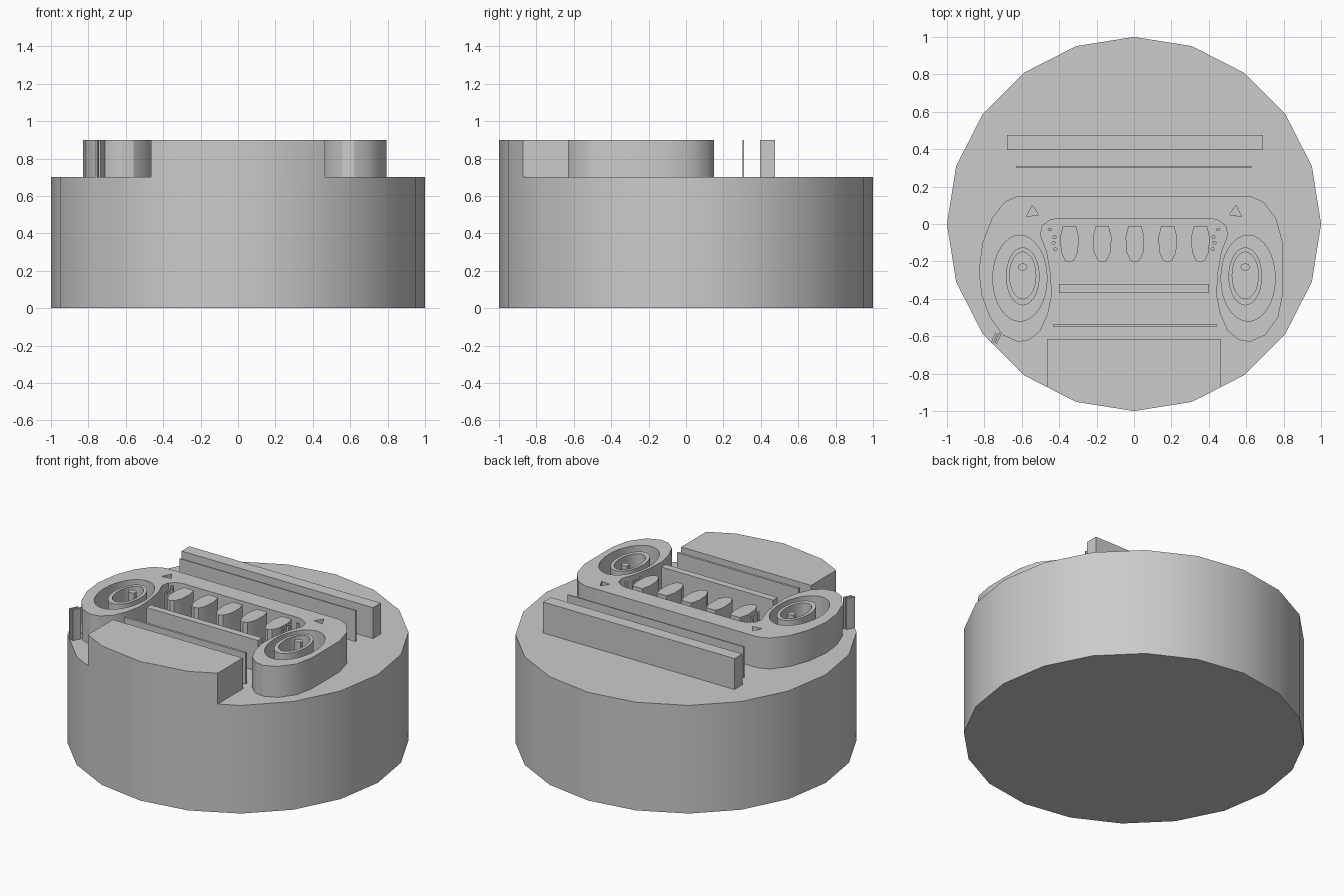
import bpy
import math

cube = bpy.data.objects.get("Cube")
if cube:
    bpy.data.objects.remove(cube, do_unlink=True)

FLOOR, TOP = 0.7, 0.9

stone = bpy.data.materials.new("grey_stone")
stone.use_nodes = True
GREY = (0.6, 0.6, 0.6, 1)
stone.diffuse_color = GREY
stone.node_tree.nodes["Principled BSDF"].inputs["Base Color"].default_value = GREY


def finish(obj):
    bpy.ops.object.select_all(action="DESELECT")
    obj.select_set(True)
    bpy.context.view_layer.objects.active = obj
    if obj.type == "CURVE":
        bpy.ops.object.convert(target="MESH")
        obj = bpy.context.object
    bpy.ops.object.shade_smooth_by_angle(angle=math.radians(30))
    obj.data.materials.clear()
    obj.data.materials.append(stone)


def relief(name, *loops):
    """Raise a filled outline from the floor; inner loops become holes."""
    curve = bpy.data.curves.new(name, "CURVE")
    curve.dimensions = "2D"
    curve.fill_mode = "BOTH"
    curve.extrude = (TOP - FLOOR) / 2
    for loop in loops:
        spline = curve.splines.new("POLY")
        spline.points.add(len(loop) - 1)
        for point, (x, y) in zip(spline.points, loop):
            point.co = (x, y, 0, 1)
        spline.use_cyclic_u = True
    obj = bpy.data.objects.new(name, curve)
    obj.location.z = (TOP + FLOOR) / 2
    bpy.context.collection.objects.link(obj)
    finish(obj)


def ellipse(cx, cy, rx, ry, n=32):
    return [(cx + rx * math.cos(math.tau * i / n),
             cy + ry * math.sin(math.tau * i / n)) for i in range(n)]


def rect(x0, x1, y0, y1):
    return [(x0, y0), (x1, y0), (x1, y1), (x0, y1)]


def mirror(loop):
    return [(-x, y) for x, y in reversed(loop)]


# Round base
bpy.ops.mesh.primitive_cylinder_add(vertices=20, radius=1, depth=FLOOR,
                                    location=(0, 0, FLOOR / 2))
base = bpy.context.object
base.name = "round_base"
finish(base)

# Column capital: two scrolls joined by a band, with the left end cut flat
half = [(-0.41, 0.03), (-0.45, 0.02), (-0.49, -0.01), (-0.5, -0.06),
        (-0.465, -0.15), (-0.445, -0.27), (-0.44, -0.38), (-0.46, -0.48),
        (-0.5, -0.57), (-0.56, -0.62), (-0.62, -0.63), (-0.7, -0.595),
        (-0.77, -0.5), (-0.815, -0.38), (-0.83, -0.25), (-0.81, -0.1),
        (-0.76, 0.03), (-0.69, 0.12), (-0.62, 0.15), (-0.5, 0.15)]
outline = half + [(min(x, 0.795), y) for x, y in mirror(half)]
scroll_hole = ellipse(-0.61, -0.29, 0.145, 0.23)
notch = [(-0.575, 0.04), (-0.51, 0.05), (-0.545, 0.1)]
relief("capital", outline, scroll_hole, mirror(scroll_hole), notch, mirror(notch))

# Inner scroll rings, eyes and small leaf fragments
for side, flip in (("right", list), ("left", mirror)):
    relief(side + "_inner_scroll",
           flip(ellipse(-0.595, -0.28, 0.09, 0.155)),
           flip(ellipse(-0.595, -0.275, 0.07, 0.125)))
    relief(side + "_scroll_eye", flip(ellipse(-0.595, -0.23, 0.025, 0.02, 10)))
    for i, (x, y) in enumerate([(-0.45, -0.03), (-0.425, -0.07),
                                (-0.43, -0.1), (-0.42, -0.135)]):
        relief(f"{side}_leaf_{i}", flip(ellipse(x, y, 0.012, 0.01, 6)))

# Row of egg ornaments
egg = [(-0.035, -0.01), (-0.05, -0.07), (-0.045, -0.15), (-0.025, -0.195),
       (0, -0.205), (0.025, -0.195), (0.045, -0.15), (0.05, -0.07), (0.035, -0.01)]
for i, x in enumerate((-0.345, -0.17, 0.005, 0.18, 0.355)):
    relief(f"egg_{i}", [(x + px, y) for px, y in egg])

# Straight mouldings
relief("neck_bar", rect(-0.4, 0.4, -0.365, -0.32))
relief("thin_neck_bar", rect(-0.43, 0.44, -0.55, -0.535))
relief("thin_top_bar", rect(-0.63, 0.63, 0.302, 0.31))
relief("top_bar", rect(-0.68, 0.69, 0.395, 0.475))

# Column shaft, trimmed to the rim
rim = [(math.cos(a), math.sin(a)) for a in (math.radians(d) for d in (-108, -90, -72))]
relief("column_shaft", [(0.465, -0.615), (-0.465, -0.615), (-0.465, -0.872),
                        *rim, (0.465, -0.872)])

# Slanted slivers at the rim
for i, x in enumerate((-0.765, -0.745)):
    relief(f"rim_sliver_{i}", [(x, -0.635), (x + 0.01, -0.64),
                               (x + 0.035, -0.59), (x + 0.025, -0.58)])
